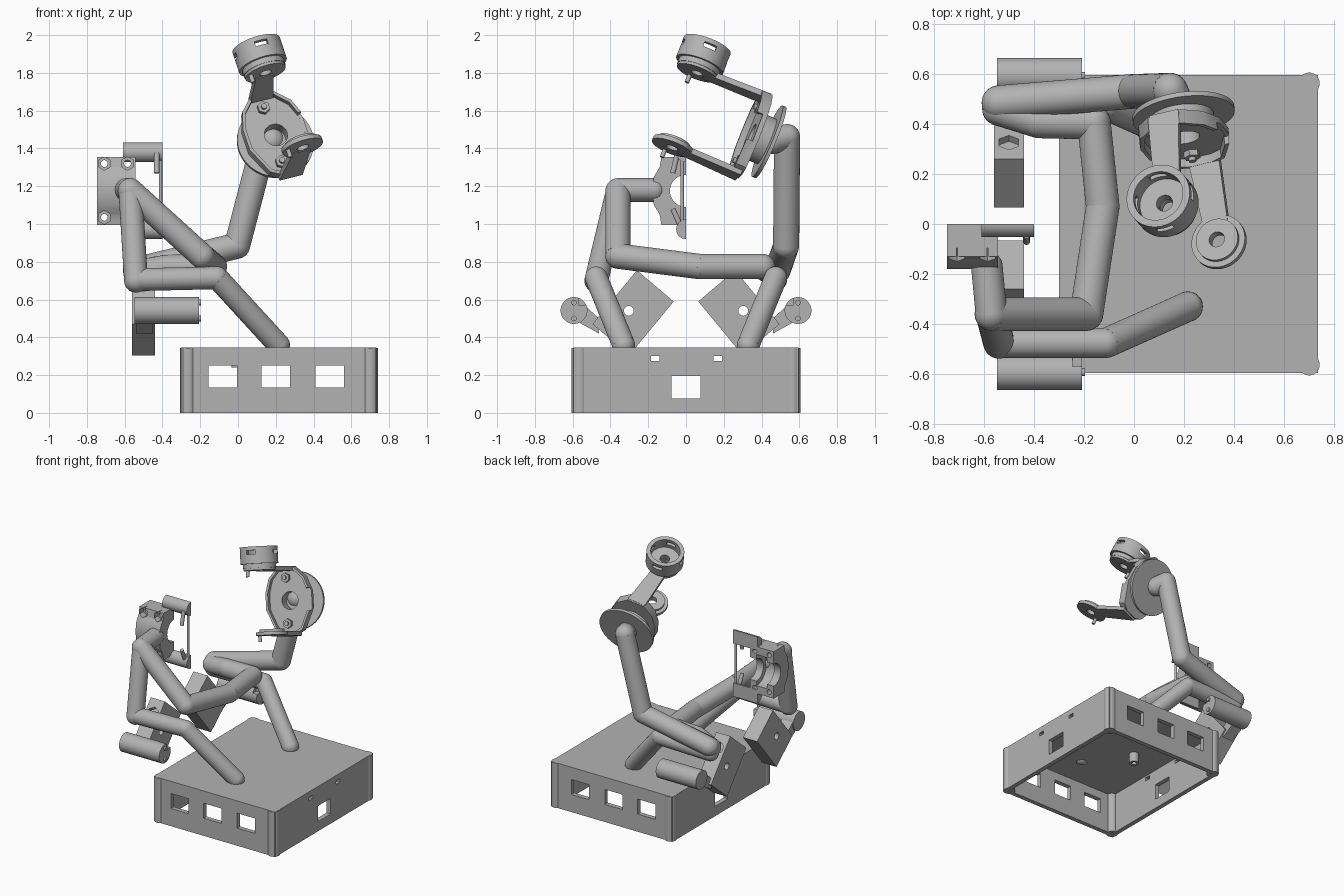
import bpy, bmesh, math
from mathutils import Matrix, Vector

if "Cube" in bpy.data.objects:
    bpy.data.objects.remove(bpy.data.objects["Cube"])

grey = bpy.data.materials.new("light_grey")
grey.diffuse_color = (0.45, 0.45, 0.45, 1)
grey.use_nodes = True
grey.node_tree.nodes["Principled BSDF"].inputs["Base Color"].default_value = grey.diffuse_color
I = Matrix.Identity(4)


def finish(name, bm, mat=I):
    bmesh.ops.recalc_face_normals(bm, faces=bm.faces)
    me = bpy.data.meshes.new(name)
    bm.to_mesh(me)
    bm.free()
    ob = bpy.data.objects.new(name, me)
    bpy.context.collection.objects.link(ob)
    me.materials.append(grey)
    me.transform(mat)
    smooth(ob)
    return ob


def smooth(ob):
    bpy.ops.object.select_all(action='DESELECT')
    ob.select_set(True)
    bpy.context.view_layer.objects.active = ob
    bpy.ops.object.shade_smooth_by_angle(angle=math.radians(35))


def box(name, c, s, mat=I):
    bm = bmesh.new()
    bmesh.ops.create_cube(bm, size=1, matrix=Matrix.Translation(c) @ Matrix.Diagonal((*s, 1)))
    return finish(name, bm, mat)


def rod(name, a, b, r, mat=I, seg=40):
    a, b = Vector(a), Vector(b)
    d = b - a
    bm = bmesh.new()
    m = Matrix.Translation((a + b) / 2) @ d.to_track_quat('Z', 'Y').to_matrix().to_4x4()
    bmesh.ops.create_cone(bm, cap_ends=True, segments=seg, radius1=r, radius2=r, depth=d.length, matrix=m)
    return finish(name, bm, mat)


def prism(name, pts, lo, hi, axis, mat=I):
    """Extrude a 2D outline along x or z."""
    bm = bmesh.new()
    vs = [bm.verts.new((lo, *p) if axis == 'x' else (*p, lo)) for p in pts]
    f = bm.faces.new(vs)
    ext = bmesh.ops.extrude_face_region(bm, geom=[f])['geom']
    v = Vector((hi - lo, 0, 0) if axis == 'x' else (0, 0, hi - lo))
    bmesh.ops.translate(bm, verts=[g for g in ext if isinstance(g, bmesh.types.BMVert)], vec=v)
    return finish(name, bm, mat)


def cut(ob, *cutters):
    for c in cutters:
        md = ob.modifiers.new("cut", 'BOOLEAN')
        md.operation, md.object, md.solver = 'DIFFERENCE', c, 'EXACT'
        bpy.context.view_layer.objects.active = ob
        bpy.ops.object.modifier_apply(modifier=md.name)
        bpy.data.objects.remove(c)
    smooth(ob)


def tube(name, pts, r):
    """Straight tube segments with ball joints."""
    for i, (a, b) in enumerate(zip(pts, pts[1:])):
        rod(f"{name}_{i}", a, b, r)
    for i, p in enumerate(pts):
        bm = bmesh.new()
        bmesh.ops.create_uvsphere(bm, u_segments=32, v_segments=16, radius=r, matrix=Matrix.Translation(p))
        finish(f"{name}_joint_{i}", bm)


# Hollow base, open underneath, with openings in the walls
base = box("base", (0.217, 0, 0.1725), (1.035, 1.19, 0.345))
cut(base, box("c", (0.217, 0, 0.13), (0.965, 1.12, 0.37)))
for x in (-0.08, 0.20, 0.485):
    cut(base, box("c", (x, 0, 0.193), (0.15, 1.5, 0.115)))
cut(base, box("c", (0.2, 0, 0.135), (1.5, 0.155, 0.12)))
for y in (-0.163, 0.168):
    cut(base, box("c", (0.2, y, 0.288), (1.5, 0.046, 0.026)))
for sx in (-0.265, 0.70):
    for sy in (-0.563, 0.563):
        post = rod("corner_post", (sx, sy, 0), (sx, sy, 0.344), 0.042)
        cut(post, rod("c", (sx, sy, -0.1), (sx, sy, 0.1), 0.017, seg=20))
boss = rod("inner_boss", (0.0, 0.0, 0.24), (0.0, 0.0, 0.33), 0.035)
cut(boss, rod("c", (0, 0, 0.2), (0, 0, 0.3), 0.018, seg=20))

# Mirrored support legs, gearboxes and motors
for s, side in ((-1, "front"), (1, "back")):
    tube(side + "_leg", [(0.215, s * 0.33, 0.36), (-0.11, s * 0.475, 0.715), (-0.54, s * 0.475, 0.705)], 0.06)
    gear = prism(side + "_gearbox", [(s * 0.065, 0.59), (s * 0.26, 0.755), (s * 0.495, 0.47), (s * 0.30, 0.305)],
                 -0.56, -0.44, 'x')
    cut(gear, rod("c", (-0.7, s * 0.303, 0.54), (-0.3, s * 0.303, 0.54), 0.026, seg=24))
    out = Vector((0, s * 0.77, 0.64))
    p = Vector((-0.5, s * 0.325, 0.675))
    cut(gear, rod("c", p - out * 0.03, p + out * 0.1, 0.045, seg=6))
    prism(side + "_motor_arm", [(s * 0.46, 0.50), (s * 0.57, 0.60), (s * 0.56, 0.475), (s * 0.46, 0.42)],
          -0.54, -0.45, 'x')
    motor = rod(side + "_motor", (-0.548, s * 0.593, 0.542), (-0.207, s * 0.593, 0.542), 0.071)
    cut(motor, box("c", (-0.22, s * 0.54, 0.60), (0.05, 0.06, 0.06)))
    for dz in (-0.042, 0.042):
        rod(side + "_motor_screw", (-0.21, s * 0.593, 0.542 + dz), (-0.195, s * 0.593, 0.542 + dz), 0.015, seg=16)

# Arm tubes
tube("riser", [(-0.54, -0.475, 0.70), (-0.57, -0.36, 1.18), (-0.588, -0.17, 1.18)], 0.063)
tube("link", [(-0.57, -0.36, 1.175), (-0.19, -0.36, 0.83), (-0.125, 0.07, 0.775),
              (-0.16, 0.405, 0.775), (-0.38, 0.41, 0.77), (-0.54, 0.46, 0.74)], 0.067)
tube("upper_arm", [(-0.54, 0.485, 0.755), (-0.005, 0.53, 0.885), (0.145, 0.535, 1.46), (0.18, 0.46, 1.44)], 0.069)

# Half clamp with a bore along x
clamp = prism("clamp", [(0, 1.355), (-0.13, 1.355), (-0.14, 1.30), (-0.17, 1.25), (-0.18, 1.18), (-0.17, 1.10),
                        (-0.14, 1.05), (-0.13, 0.995), (0, 0.995)], -0.747, -0.543, 'x')
cut(clamp, rod("c", (-0.9, 0, 1.175), (-0.4, 0, 1.175), 0.085),
    rod("c", (-0.69, 0, 1.175), (-0.60, 0, 1.175), 0.12))
for x in (-0.708, -0.585):
    for z in (1.32, 1.035):
        cut(clamp, rod("c", (x, -0.3, z), (x, 0.1, z), 0.018, seg=20),
            rod("c", (x, -0.3, z), (x, -0.095, z), 0.036, seg=6))
half = [(0.052 * math.cos(a), 0.052 * math.sin(a)) for a in [math.pi * (0.5 + i / 20) for i in range(21)]]
for z, label in ((1.38, "upper"), (0.972, "lower")):
    prism(label + "_clamp_pin", [(y, z + h) for y, h in half], -0.61, -0.40, 'x')
rod("clamp_stay", (-0.43, -0.07, 1.27), (-0.43, -0.045, 1.375), 0.014, seg=16)
rod("clamp_stay_rod", (-0.41, -0.02, 0.98), (-0.41, -0.02, 1.37), 0.009, seg=16)
rod("clamp_stay_low", (-0.43, -0.07, 1.08), (-0.43, -0.02, 0.97), 0.014, seg=16)

# Gripper frame: local x = across, y = between fingers, z = forward
n = Vector((-0.30, 0.34, 0.89)).normalized()
m = Vector((0.13, -0.925, 0.36))
m = (m - n * m.dot(n)).normalized()
w = n.cross(m)
G = Matrix((w, n, m)).transposed().to_4x4()
G.translation = (0.2, 0.35, 1.47)

# Palm plate with raised rim and centre hole
outline = [(-0.07, 0.235), (0.05, 0.235), (0.13, 0.16), (0.17, 0.06), (0.17, -0.06), (0.10, -0.21),
           (0.05, -0.235), (-0.05, -0.235), (-0.10, -0.21), (-0.17, -0.06), (-0.17, 0.06), (-0.14, 0.16)]
palm = prism("palm", outline, -0.02, 0.04, 'z', G)
cut(palm, prism("c", [(x * 0.9, y * 0.93) for x, y in outline], 0.005, 0.1, 'z', G),
    box("c", (0.17, 0, 0.05), (0.1, 0.16, 0.085), G),
    rod("c", (0, 0, -0.1), (0, 0, 0.1), 0.062, G))
for y in (0.16, -0.16):
    rod("palm_nut", (-0.02, y, 0), (-0.02, y, 0.03), 0.034, G, 6)
    rod("palm_bolt", (-0.02, y, 0), (-0.02, y, 0.045), 0.015, G, 16)
spacer = rod("wrist_spacer", (0, 0, -0.095), (0, 0, -0.018), 0.13, G)
cut(spacer, rod("c", (0, 0, -0.07), (0, 0, 0.1), 0.062, G))
rod("wrist_disc", (0.01, 0, -0.105), (0.01, 0, -0.085), 0.205, G, 64)

# Fingers with round pads
for x, y, z, label in ((-0.04, 0.222, 0.39, "upper"), (0.025, -0.235, 0.38, "lower")):
    s = 1 if y > 0 else -1
    bm = bmesh.new()
    bmesh.ops.create_cube(bm, size=1)
    for v in bm.verts:
        far = v.co.z > 0
        v.co = (v.co.x * (0.10 if far else 0.13) + (x if far else x * 0.3), y + v.co.y * 0.03,
                z - 0.04 if far else -0.01)
    finish(label + "_finger", bm, G)
    pad = rod(label + "_pad", (x, y - 0.012, z), (x, y + 0.012, z), 0.112, G, 48)
    ring = rod(label + "_pad_ring", (x, y + 0.01, z), (x, y + 0.03, z), 0.088, G, 48)
    for part in (pad, ring):
        cut(part, rod("c", (x, y - 0.1, z), (x, y + 0.1, z), 0.032, G, 24))
    rod(label + "_pin", (x - 0.085, y - 0.055, z + 0.02), (x - 0.085, y + 0.01, z + 0.02), 0.012, G, 16)

# Hollow cup on the upper finger
cx, cz = -0.04, 0.39
cup = rod("cup", (cx, 0.255, cz), (cx, 0.375, cz), 0.132, G, 64)
cut(cup, rod("c", (cx, 0.29, cz), (cx, 0.5, cz), 0.103, G, 48),
    rod("c", (cx, 0.1, cz), (cx, 0.5, cz), 0.034, G, 24))
for dx, dz in ((0, 0.13), (0, -0.13), (0.13, 0), (-0.13, 0)):
    cut(cup, box("c", (cx + dx, 0.335, cz + dz), (0.07, 0.028, 0.07), G))
neck = rod("cup_neck", (cx, 0.225, cz), (cx, 0.257, cz), 0.115, G, 48)
cut(neck, rod("c", (cx, 0.1, cz), (cx, 0.5, cz), 0.034, G, 24))
